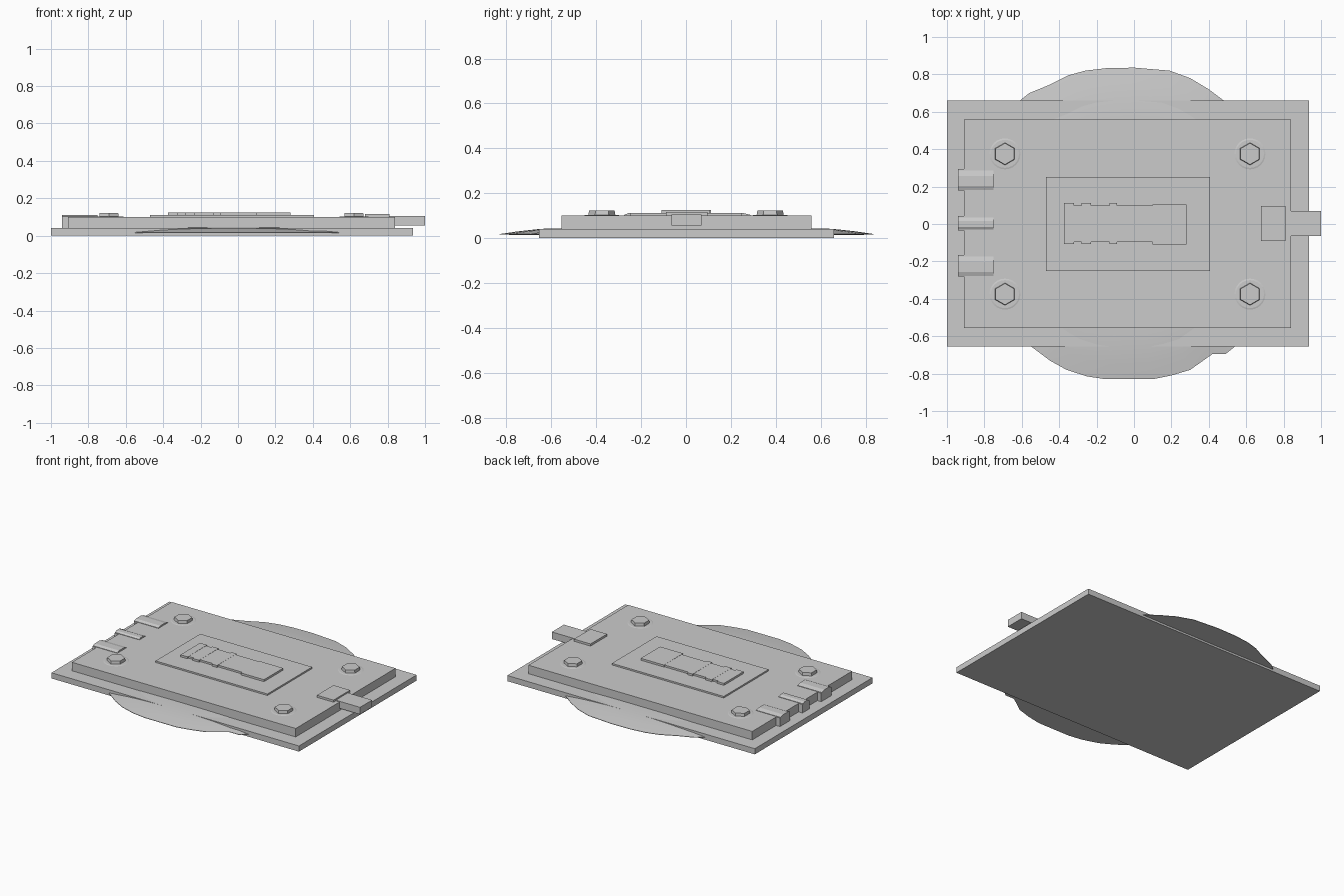
import bpy, bmesh, math

if "Cube" in bpy.data.objects:
    bpy.data.objects.remove(bpy.data.objects["Cube"])

grey = bpy.data.materials.new("plain grey")
grey.diffuse_color = (0.6, 0.6, 0.6, 1)
grey.use_nodes = True
grey.node_tree.nodes["Principled BSDF"].inputs["Base Color"].default_value = grey.diffuse_color


def finish(name, bm):
    bmesh.ops.recalc_face_normals(bm, faces=bm.faces)
    mesh = bpy.data.meshes.new(name)
    bm.to_mesh(mesh)
    bm.free()
    mesh.materials.append(grey)
    ob = bpy.data.objects.new(name, mesh)
    bpy.context.collection.objects.link(ob)
    return ob


def box(name, x0, x1, y0, y1, z0, z1):
    bm = bmesh.new()
    bmesh.ops.create_cube(bm, size=1)
    for v in bm.verts:
        v.co.x = x1 if v.co.x > 0 else x0
        v.co.y = y1 if v.co.y > 0 else y0
        v.co.z = z1 if v.co.z > 0 else z0
    return finish(name, bm)


def prism(name, sides, r0, r1, x, y, z0, z1, turn=0):
    rings = [[(x + r * math.cos(turn + math.tau * i / sides),
               y + r * math.sin(turn + math.tau * i / sides), z)
              for i in range(sides)] for r, z in ((r0, z0), (r1, z1))]
    return loft(name, rings)


def loft(name, rings):
    # skin matching rings of points and close both ends
    bm = bmesh.new()
    vs = [[bm.verts.new(p) for p in ring] for ring in rings]
    n = len(vs[0])
    for a, b in zip(vs, vs[1:]):
        for i in range(n):
            j = (i + 1) % n
            bm.faces.new((a[i], a[j], b[j], b[i]))
    bm.faces.new(vs[0])
    bm.faces.new(vs[-1])
    return finish(name, bm)


# stacked plates
box("base_plate", -1, 0.935, -0.655, 0.66, 0, 0.04)
box("door_plate", -0.91, 0.84, -0.555, 0.56, 0.04, 0.1)
box("centre_panel", -0.47, 0.405, -0.25, 0.25, 0.1, 0.111)

# plain stepped relief on the panel
box("relief_narrow", -0.375, 0.1, -0.095, 0.1, 0.111, 0.124)
box("relief_wide", 0.1, 0.28, -0.11, 0.105, 0.111, 0.125)
for i, (x0, x1) in enumerate(((-0.375, -0.32), (-0.28, -0.23), (-0.13, -0.09))):
    box(f"relief_rib_{i}", x0, x1, -0.107, 0.112, 0.111, 0.125)

# hexagonal bolts on shallow washers
for x in (-0.69, 0.62):
    for y in (-0.375, 0.375):
        prism("washer", 24, 0.083, 0.075, x, y, 0.1, 0.102)
        prism("bolt", 6, 0.06, 0.057, x, y, 0.102, 0.122, math.pi / 6)

# hinge barrels with hooks over the door edge
for y, w in ((0.235, 0.052), (0.003, 0.033), (-0.225, 0.052)):
    section = [(-w, 0.096), (-w, 0.103), (-w * 0.6, 0.111),
               (w * 0.4, 0.111), (w, 0.103), (w, 0.096)]
    loft("hinge_bar", [[(x, y + dy, z) for dy, z in section] for x in (-0.94, -0.75)])
    box("hinge_hook", -0.94, -0.905, y - w - 0.004, y + w + 0.006, 0.04, 0.1)

# latch
box("latch_cap", 0.68, 0.81, -0.09, 0.095, 0.1, 0.115)
box("latch_bar", 0.8, 1.0, -0.065, 0.07, 0.055, 0.105)

# thin irregular mound spreading from under the base
back = [(-0.61, 0.66), (-0.56, 0.7), (-0.45, 0.745), (-0.35, 0.795), (-0.26, 0.82),
        (-0.15, 0.833), (0, 0.836), (0.19, 0.82), (0.3, 0.78), (0.4, 0.72), (0.48, 0.66)]
front = [(0.54, -0.655), (0.49, -0.695), (0.42, -0.695), (0.3, -0.78), (0.2, -0.81),
         (0.1, -0.83), (-0.15, -0.83), (-0.25, -0.815), (-0.36, -0.78), (-0.45, -0.73),
         (-0.55, -0.655)]
rings = [[(x * s, y * s, z) for x, y in back + front]
         for s, z in ((0.75, 0.013), (1, 0.015), (1, 0.018), (0.9, 0.03), (0.78, 0.041), (0.65, 0.044))]
mound = loft("mound", rings)
bpy.context.view_layer.objects.active = mound
mound.select_set(True)
bpy.ops.object.shade_smooth_by_angle(angle=math.radians(30))
